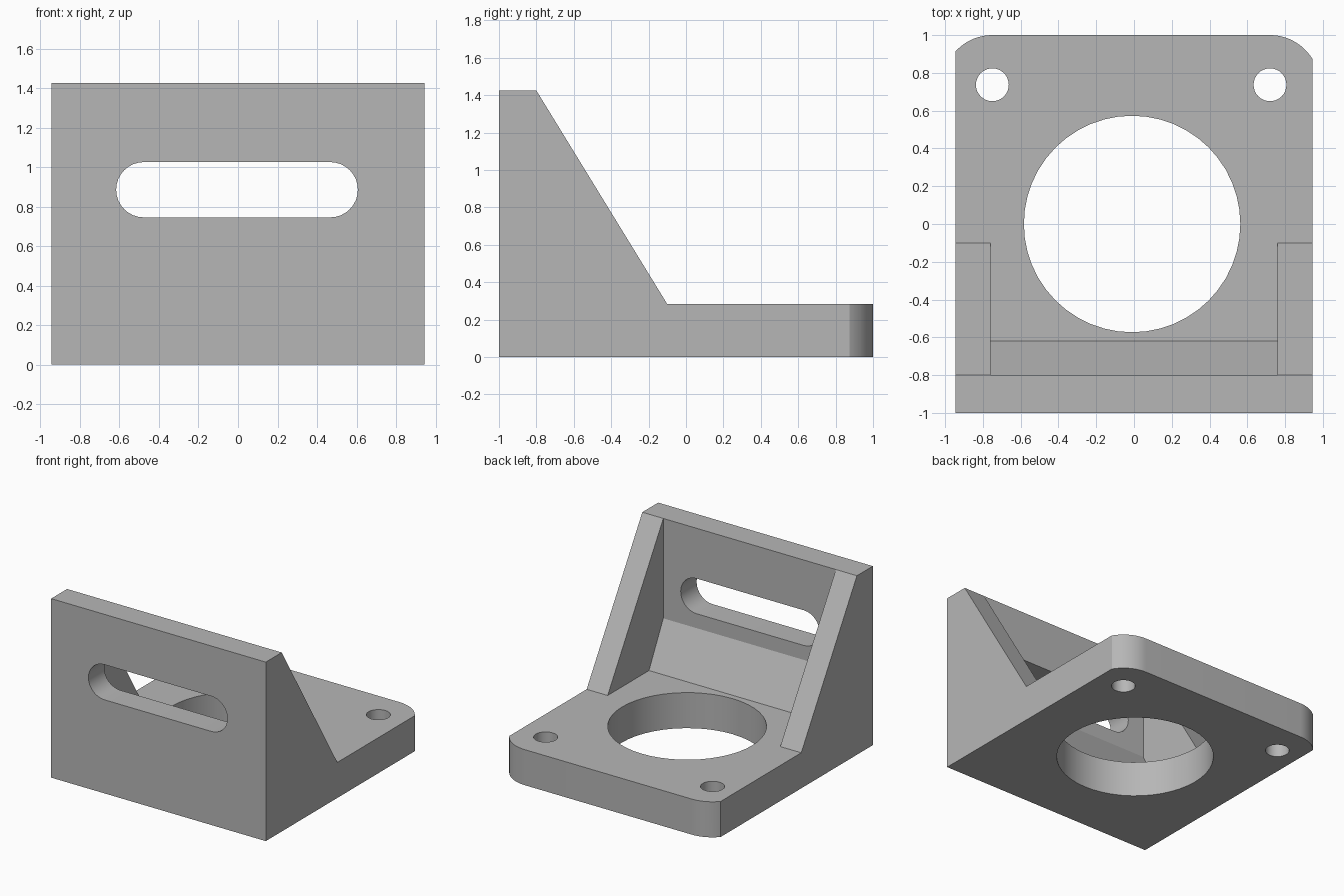
import bpy, bmesh, math
from mathutils import Vector

cube = bpy.data.objects.get("Cube")
if cube:
    bpy.data.objects.remove(cube, do_unlink=True)

grey = bpy.data.materials.new("plain grey")
grey.use_nodes = True
grey.diffuse_color = (0.47, 0.47, 0.47, 1)
grey.node_tree.nodes["Principled BSDF"].inputs["Base Color"].default_value = grey.diffuse_color


def prism(name, points, axis, start, end):
    """Extrude a flat outline along one axis; outline order is the other two axes."""
    def place(u, v):
        return {"x": (start, u, v), "y": (u, start, v), "z": (u, v, start)}[axis]
    shift = Vector({"x": (1, 0, 0), "y": (0, 1, 0), "z": (0, 0, 1)}[axis]) * (end - start)
    bm = bmesh.new()
    face = bm.faces.new([bm.verts.new(place(u, v)) for u, v in points])
    extruded = bmesh.ops.extrude_face_region(bm, geom=[face])
    verts = [g for g in extruded["geom"] if isinstance(g, bmesh.types.BMVert)]
    bmesh.ops.translate(bm, verts=verts, vec=shift)
    bmesh.ops.recalc_face_normals(bm, faces=bm.faces)
    mesh = bpy.data.meshes.new(name)
    bm.to_mesh(mesh)
    bm.free()
    mesh.materials.append(grey)
    obj = bpy.data.objects.new(name, mesh)
    bpy.context.collection.objects.link(obj)
    return obj


def arc(cx, cy, r, a0, a1, steps):
    angles = [math.radians(a0 + (a1 - a0) * i / steps) for i in range(steps + 1)]
    return [(cx + r * math.cos(a), cy + r * math.sin(a)) for a in angles]


def circle(cx, cy, r, steps):
    return arc(cx, cy, r, 0, 360, steps)[:-1]


# Solid bracket from its side outline
WIDTH, PLATE, TOP = 0.945, 0.283, 1.425
bracket = prism("motor_mount_bracket",
                [(-1, 0), (1, 0), (1, PLATE), (-0.1, PLATE), (-0.8, TOP), (-1, TOP)],
                "x", -WIDTH, WIDTH)

cutters = [
    # Pocket between the side ribs, leaving a sloped inner wedge
    prism("pocket_cutter", [(-0.62, PLATE), (-0.1, PLATE), (-0.1, 1.6), (-0.8, 1.6), (-0.8, 0.63)],
          "x", -0.76, 0.76),
    # Large round opening in the plate
    prism("opening_cutter", circle(-0.01, 0, 0.573, 48), "z", -0.1, 0.5),
    # Long slot through the upright wall
    prism("slot_cutter", arc(0.467, 0.885, 0.14, -90, 90, 16) + arc(-0.477, 0.885, 0.14, 90, 270, 16),
          "y", -1.1, -0.7),
]

# Screw holes and the rounded rear corners concentric with them
for label, hx, side in (("left", 0.72, 1), ("right", -0.75, -1)):
    cutters.append(prism(label + "_screw_hole_cutter", circle(hx, 0.737, 0.087, 32), "z", -0.1, 0.5))
    corner = arc(0, 0.737, 0.263, 0, 90, 20)
    outline = [(hx + side * x, y) for x, y in corner]
    outline += [(hx, 1.2), (hx + side * 0.4, 1.2), (hx + side * 0.4, 0.737)]
    cutters.append(prism(label + "_corner_cutter", outline, "z", -0.1, 0.5))

for cutter in cutters:
    cutter.hide_render = True
    mod = bracket.modifiers.new(cutter.name, "BOOLEAN")
    mod.operation = "DIFFERENCE"
    mod.solver = "EXACT"
    mod.object = cutter

# Bake the cuts and drop the helpers
bpy.context.view_layer.update()
baked = bpy.data.meshes.new_from_object(bracket.evaluated_get(bpy.context.evaluated_depsgraph_get()))
bracket.modifiers.clear()
bracket.data = baked
for cutter in cutters:
    bpy.data.objects.remove(cutter, do_unlink=True)

bpy.ops.object.select_all(action="DESELECT")
bracket.select_set(True)
bpy.context.view_layer.objects.active = bracket
bpy.ops.object.shade_smooth_by_angle(angle=math.radians(25))
